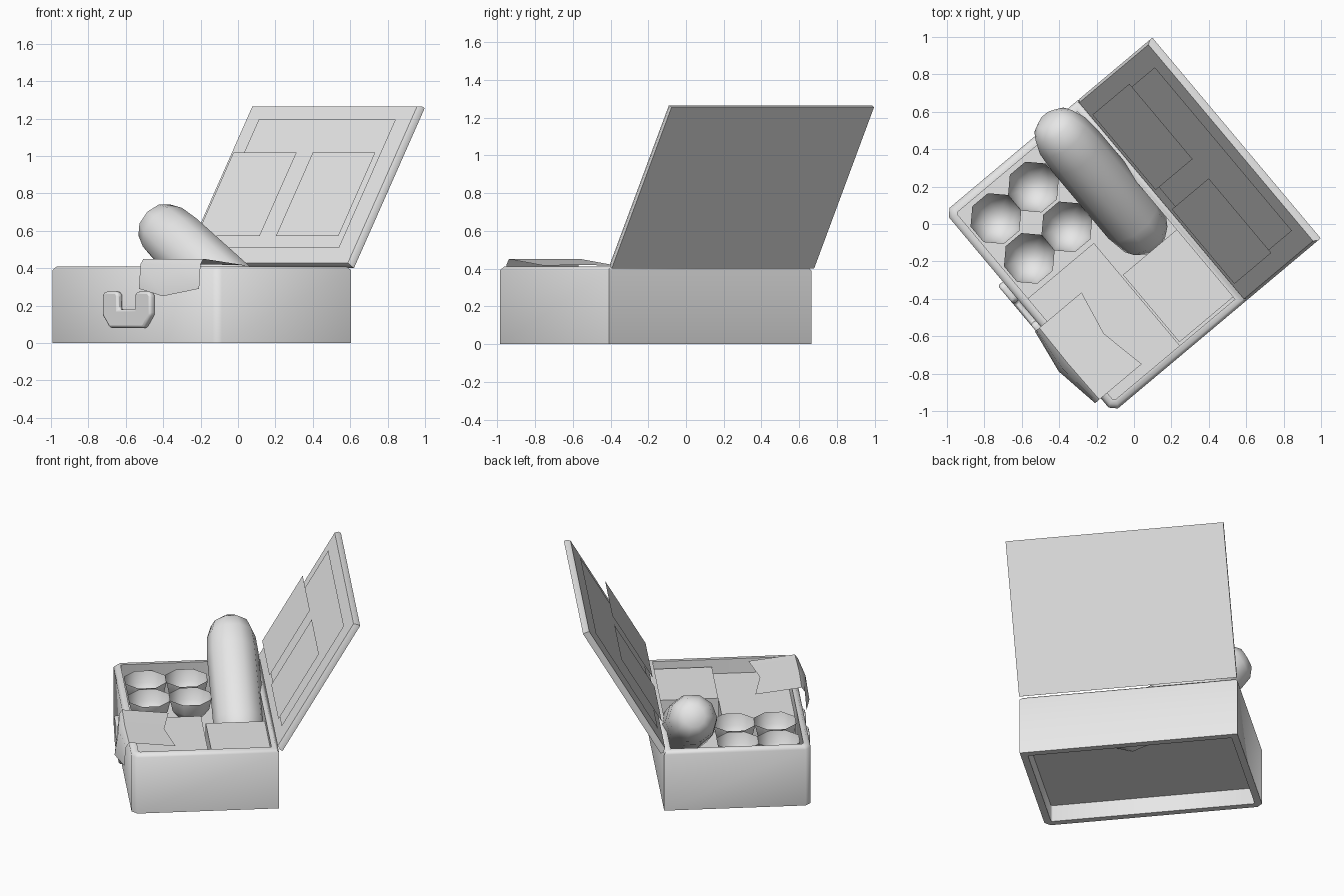
import bpy, bmesh, math
from mathutils import Matrix, Vector

cube = bpy.data.objects.get("Cube")
if cube:
    bpy.data.objects.remove(cube)

grey = bpy.data.materials.new("light_grey")
grey.use_nodes = True
tone = (0.8, 0.8, 0.8, 1)
grey.diffuse_color = tone
grey.node_tree.nodes["Principled BSDF"].inputs["Base Color"].default_value = tone

TURN = Matrix.Rotation(math.radians(-50), 4, "Z")
# Lid frame: x along the hinge, y up the lid, z towards its inside
LID = Matrix.Translation((0, 0.222, 0.4)) @ Matrix.Rotation(math.radians(60), 4, "X")


def finish(name, bm, frame=Matrix(), bevel=0, smooth=True, recalc=True):
    if recalc:
        bmesh.ops.recalc_face_normals(bm, faces=bm.faces)
    mesh = bpy.data.meshes.new(name)
    bm.to_mesh(mesh)
    bm.free()
    mesh.transform(TURN @ frame)
    mesh.materials.append(grey)
    ob = bpy.data.objects.new(name, mesh)
    bpy.context.collection.objects.link(ob)
    if bevel:
        mod = ob.modifiers.new("Bevel", "BEVEL")
        mod.width = bevel
        mod.segments = 2
        mod.limit_method = "ANGLE"
    if smooth:
        bpy.ops.object.select_all(action="DESELECT")
        ob.select_set(True)
        bpy.context.view_layer.objects.active = ob
        bpy.ops.object.shade_smooth_by_angle(angle=math.radians(50))


def block(name, low, high):
    low, high = Vector(low), Vector(high)
    bm = bmesh.new()
    bmesh.ops.create_cube(bm, size=1)
    bmesh.ops.scale(bm, vec=high - low, verts=bm.verts)
    bmesh.ops.translate(bm, vec=(low + high) / 2, verts=bm.verts)
    finish(name, bm, smooth=False)


def rectangle(x0, x1, y0, y1, z):
    return [(x0, y0, z), (x1, y0, z), (x1, y1, z), (x0, y1, z)]


def sheet(name, x0, x1, y0, y1, z, frame):
    bm = bmesh.new()
    bm.faces.new([bm.verts.new(p) for p in rectangle(x0, x1, y0, y1, z)])
    finish(name, bm, frame, smooth=False, recalc=False)


def bridge(bm, outlines):
    """Join closed outlines, all with the same point count, by quads."""
    loops = [[bm.verts.new(p) for p in line] for line in outlines]
    count = len(loops[0])
    for a, b in zip(loops, loops[1:]):
        for i in range(count):
            j = (i + 1) % count
            bm.faces.new((a[i], a[j], b[j], b[i]))
    return loops


def lathe(profile, sides):
    bm = bmesh.new()
    turn = [2 * math.pi * (i + 0.5) / sides for i in range(sides)]
    loops = bridge(bm, [[(r * math.cos(a), r * math.sin(a), z) for a in turn] for r, z in profile])
    bm.faces.new(loops[0])
    return bm, loops


# Case: ring of four walls with chamfered front corners and square back ones
X, Y0, Y1, TOP, WALL = 0.70, -0.735, 0.20, 0.41, 0.045


def outline(inset, cut, z):
    a, b, c = X - inset, Y0 + inset, Y1 - inset
    return [(-a + cut, b, z), (a - cut, b, z), (a, b + cut, z), (a, c, z), (-a, c, z), (-a, b + cut, z)]


bm = bmesh.new()
bridge(bm, [outline(*row) for row in (
    (0, 0.035, 0), (0, 0.035, TOP - 0.02), (0.018, 0.03, TOP),
    (WALL, 0.01, TOP), (WALL, 0.01, 0), (0, 0.035, 0))])
bmesh.ops.remove_doubles(bm, verts=bm.verts, dist=0.0001)
finish("case_walls", bm)
block("case_floor", (-0.66, -0.70, 0.115), (0.66, 0.165, 0.13))

# Open lid with chamfered inner edges, an inner panel and two pockets
bm = bmesh.new()
loops = bridge(bm, [rectangle(-X, X, 0, 0.987, 0), rectangle(-X, X, 0, 0.987, 0.018),
                    rectangle(-X + 0.015, X - 0.015, 0.01, 0.975, 0.04)])
for loop in (loops[0], loops[-1]):
    bm.faces.new(loop)
finish("lid", bm, LID)
sheet("lid_panel", -0.57, 0.57, 0.10, 0.89, 0.05, LID)
for side, x0, x1 in (("right", -0.59, -0.065), ("left", 0.07, 0.59)):
    sheet(side + "_lid_pocket", x0, x1, 0.14, 0.655, 0.1, LID)

# Food boxes
block("front_food_box", (-0.06, -0.69, 0.13), (0.655, -0.23, 0.31))
block("back_food_box", (0.17, -0.22, 0.13), (0.64, 0.155, 0.365))

# Four hollow bowls
for ix in (0, 1):
    for iy in (0, 1):
        steps = [math.radians(a) for a in (12, 35, 62, 90)]
        bm = lathe([(0.142 * math.sin(a), 0.375 - 0.16 * math.cos(a)) for a in steps], 8)[0]
        bmesh.ops.solidify(bm, geom=bm.faces[:], thickness=0.004)
        place = Matrix.Translation((-0.497 + ix * 0.278, -0.547 + iy * 0.262, 0))
        finish("bowl_%d" % (ix * 2 + iy + 1), bm, place)

# Loaf leaning out of the case, its lower tip poking through the floor
axis = Matrix.Translation((-0.722, 0.01, 0.66)) @ Matrix.Rotation(math.radians(120), 4, "Y")
loaf = [(0.07, 0), (0.125, 0.045), (0.155, 0.13), (0.165, 0.26), (0.165, 0.8), (0.145, 0.93), (0.08, 1.0)]
bm, loops = lathe(loaf, 10)
bm.faces.new(loops[-1])
finish("loaf", bm, axis)

# Napkin draped over the front edge
columns = [
    (0.10, [(-0.45, 0.415), (-0.745, 0.45), (-0.765, 0.42), (-0.775, 0.29)]),
    (0.345, [(-0.50, 0.42), (-0.75, 0.45), (-0.79, 0.42), (-0.815, 0.25)]),
    (0.60, [(-0.45, 0.415), (-0.745, 0.45), (-0.765, 0.42), (-0.775, 0.29)]),
]
bm = bmesh.new()
grid = [[bm.verts.new((x, y, z)) for y, z in col] for x, col in columns]
for a, b in zip(grid, grid[1:]):
    for i in range(3):
        bm.faces.new((a[i], a[i + 1], b[i + 1], b[i]))
finish("napkin", bm, recalc=False)

# U-shaped clasp on the front
half = [(0.07, 0.18), (0.07, 0.26), (0.09, 0.275), (0.18, 0.275), (0.2, 0.255), (0.2, 0.15), (0.14, 0.08)]
shape = half + [(-x, z) for x, z in reversed(half)]
bm = bmesh.new()
face = bm.faces.new([bm.verts.new((x - 0.015, -0.73, z)) for x, z in shape])
out = bmesh.ops.extrude_face_region(bm, geom=[face])
front = [v for v in out["geom"] if isinstance(v, bmesh.types.BMVert)]
bmesh.ops.translate(bm, vec=(0, -0.04, 0), verts=front)
finish("clasp", bm, bevel=0.014)
